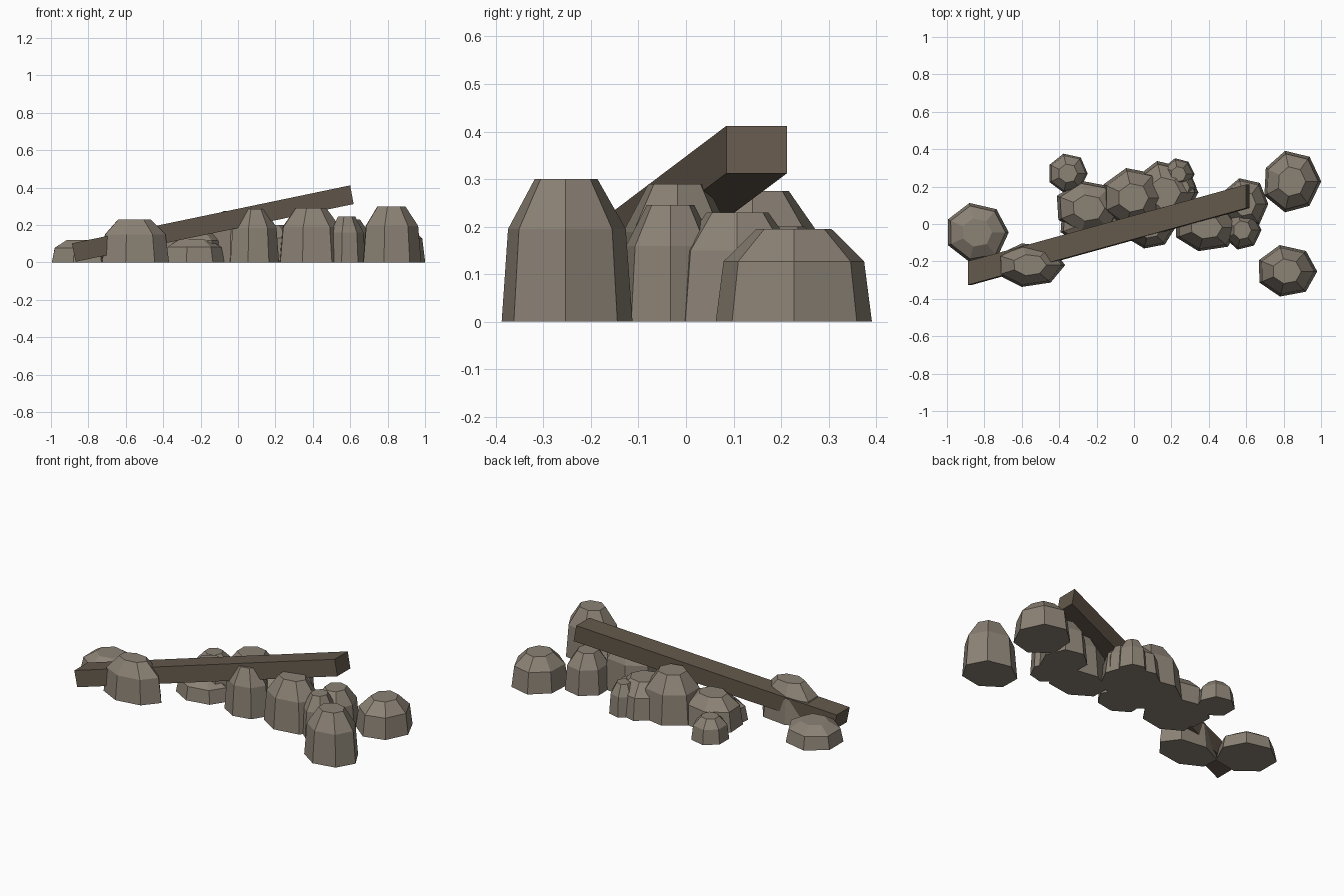
import bpy, bmesh, math, random

if "Cube" in bpy.data.objects:
    bpy.data.objects.remove(bpy.data.objects["Cube"])

random.seed(4)


def material(name, rgb):
    m = bpy.data.materials.new(name)
    m.diffuse_color = (*rgb, 1)
    m.use_nodes = True
    m.node_tree.nodes["Principled BSDF"].inputs["Base Color"].default_value = m.diffuse_color
    return m


STONE = material("stone_grey", (0.26, 0.223, 0.178))
WOOD = material("weathered_wood", (0.125, 0.098, 0.071))
SIDES = 7


def finish(bm, name, mat):
    bmesh.ops.recalc_face_normals(bm, faces=bm.faces)
    me = bpy.data.meshes.new(name)
    bm.to_mesh(me)
    bm.free()
    me.materials.append(mat)
    bpy.context.collection.objects.link(bpy.data.objects.new(name, me))


def loft(bm, rings):
    """Close a stack of equal-sized vertex rings into a solid."""
    rings = [[bm.verts.new(p) for p in r] for r in rings]
    n = len(rings[0])
    for a, b in zip(rings, rings[1:]):
        for i in range(n):
            j = (i + 1) % n
            bm.faces.new((a[i], a[j], b[j], b[i]))
    bm.faces.new(rings[0][::-1])
    bm.faces.new(rings[-1])


def rock(name, x0, x1, y0, y1, h):
    """Seven-sided boulder: wide foot, shoulder, and small flat crown."""
    rx, ry = (x1 - x0) / 1.9, (y1 - y0) / 1.95
    cx, cy = x1 - rx, (y0 + y1) / 2
    wobble = [random.uniform(0.96, 1.02) for _ in range(SIDES)]
    rings = []
    for s, z in ((1, 0), (0.9, 0.65 * h), (0.48, h)):
        rings.append([(cx + rx * s * w * math.cos(math.tau * i / SIDES),
                       cy + ry * s * w * math.sin(math.tau * i / SIDES), z)
                      for i, w in enumerate(wobble)])
    bm = bmesh.new()
    loft(bm, rings)
    finish(bm, name, STONE)


# Boulders: footprint limits in x and y, then height
for args in (
    ("left_rock", -1.0, -0.665, -0.205, 0.115, 0.12),
    ("front_left_rock", -0.73, -0.37, -0.34, -0.10, 0.23),
    ("back_left_small_rock", -0.45, -0.245, 0.165, 0.375, 0.135),
    ("mid_left_rock", -0.41, -0.06, -0.06, 0.23, 0.18),
    ("mid_left_low_rock", -0.39, -0.07, -0.11, 0.13, 0.125),
    ("centre_back_rock", -0.16, 0.17, -0.02, 0.30, 0.275),
    ("centre_front_rock", -0.04, 0.22, -0.135, 0.09, 0.285),
    ("back_wide_rock", 0.0, 0.345, 0.0, 0.338, 0.20),
    ("back_small_rock", 0.16, 0.325, 0.18, 0.352, 0.185),
    ("back_tiny_rock", 0.2, 0.335, 0.12, 0.27, 0.17),
    ("right_tall_rock", 0.22, 0.57, -0.145, 0.11, 0.29),
    ("right_small_rock", 0.485, 0.68, -0.135, 0.07, 0.245),
    ("right_mid_rock", 0.475, 0.72, -0.03, 0.245, 0.23),
    ("far_right_front_rock", 0.665, 0.985, -0.393, -0.115, 0.30),
    ("far_right_back_rock", 0.70, 1.0, 0.06, 0.395, 0.195),
):
    rock(*args)

# Fallen beam, leaning across the pile from low left to high right
bm = bmesh.new()
ends = []
for xt, xb, zt, zb, y in ((-0.888, -0.868, 0.102, 0.004, -0.326),
                          (0.6, 0.618, 0.412, 0.312, 0.085)):
    ends.append([(xb, y, zb), (xb, y + 0.127, zb), (xt, y + 0.127, zt), (xt, y, zt)])
loft(bm, ends)
finish(bm, "fallen_beam", WOOD)
